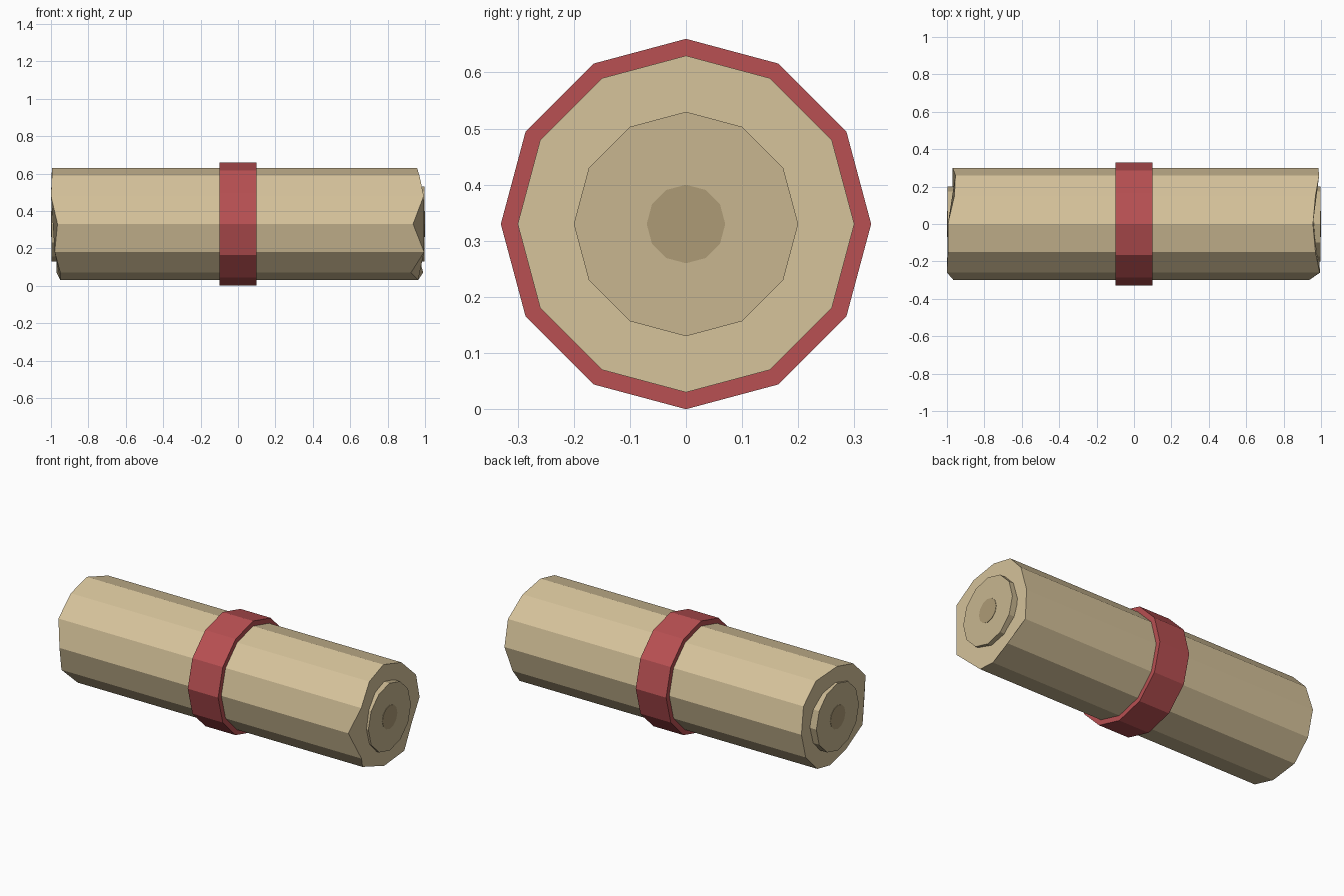
import bpy, bmesh, math

if "Cube" in bpy.data.objects:
    bpy.data.objects.remove(bpy.data.objects["Cube"])

R, ZC, N = 0.3, 0.33, 12

def material(name, rgb):
    m = bpy.data.materials.new(name)
    m.diffuse_color = (*rgb, 1)
    m.use_nodes = True
    m.node_tree.nodes["Principled BSDF"].inputs["Base Color"].default_value = m.diffuse_color
    return m

paper = material("paper", (0.68, 0.55, 0.33))
paper_inner = material("paper_inner", (0.58, 0.47, 0.28))
paper_core = material("paper_core", (0.42, 0.33, 0.18))
ribbon = material("ribbon_red", (0.48, 0.08, 0.085))

def roll(name, r, left, right, mat):
    """Twelve-sided roll along x with a given x position for every rim corner."""
    bm = bmesh.new()
    rims = []
    for xs in (left, right):
        rims.append([bm.verts.new((xs[k], r * math.cos(k * math.tau / N),
                                   ZC + r * math.sin(k * math.tau / N))) for k in range(N)])
    a, b = rims
    for k in range(N):
        j = (k + 1) % N
        bm.faces.new((a[k], a[j], b[j], b[k]))
    caps = [bm.faces.new(a), bm.faces.new(b)]
    bmesh.ops.recalc_face_normals(bm, faces=bm.faces)
    me = bpy.data.meshes.new(name)
    bm.to_mesh(me)
    bm.free()
    me.materials.append(mat)
    ob = bpy.data.objects.new(name, me)
    bpy.context.collection.objects.link(ob)
    return ob

# Outer sheet with ragged ends (corners run from +y over the top)
right = [.985, .99, .97, .957, .97, .993, .936, .995, .925, .963, .99, .96]
left = [-.97, -.955, -.96, -.995, -.995, -1, -.965, -.98, -.95, -.95, -.97, -.97]
roll("outer_sheet", R, left, right, paper)

# Inner roll and dark core showing at both ends
roll("inner_roll", 0.2, [-.998] * N, [.998] * N, paper_inner)
roll("core", 0.07, [-1] * N, [1] * N, paper_core)

# Ribbon band around the middle
roll("ribbon_band", 0.33, [-.1] * N, [.1] * N, ribbon)
